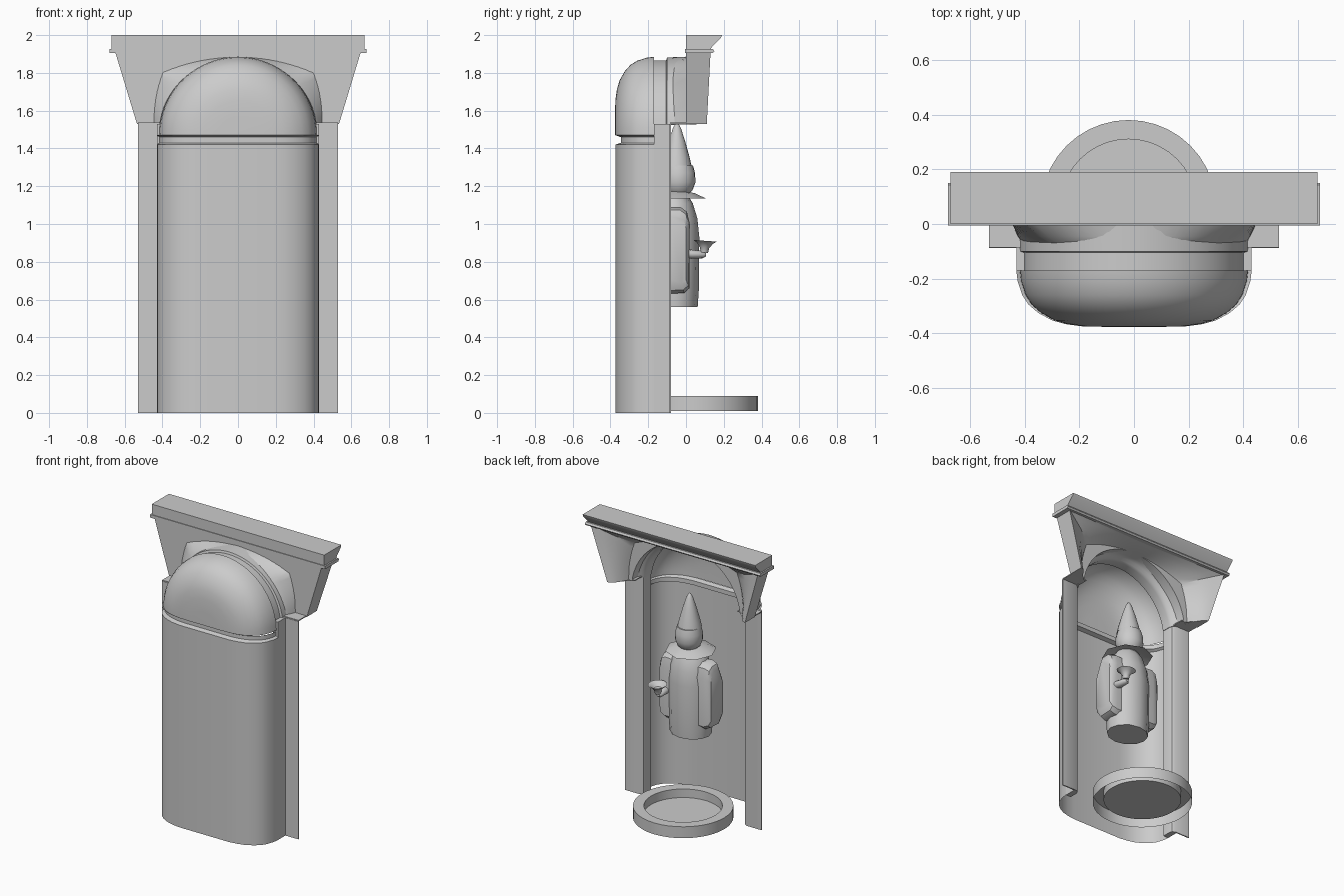
import bpy, bmesh, math
from mathutils import Vector

if "Cube" in bpy.data.objects:
    bpy.data.objects.remove(bpy.data.objects["Cube"])

ARCH_Z = 1.47


def finish(name, bm, angle=35):
    bmesh.ops.remove_doubles(bm, verts=bm.verts, dist=0.0004)
    bmesh.ops.recalc_face_normals(bm, faces=bm.faces)
    me = bpy.data.meshes.new(name)
    bm.to_mesh(me)
    bm.free()
    ob = bpy.data.objects.new(name, me)
    bpy.context.collection.objects.link(ob)
    bpy.ops.object.select_all(action='DESELECT')
    ob.select_set(True)
    bpy.context.view_layer.objects.active = ob
    bpy.ops.object.shade_smooth_by_angle(angle=math.radians(angle))
    return ob


def loft(name, rows, closed=False, caps=False, angle=35):
    """Skin a list of equally long point rows."""
    bm = bmesh.new()
    vs = [[bm.verts.new(p) for p in r] for r in rows]
    n = len(rows[0])
    for a, b in zip(vs, vs[1:]):
        for i in range(n if closed else n - 1):
            j = (i + 1) % n
            bm.faces.new((a[i], a[j], b[j], b[i]))
    if caps:
        bm.faces.new(vs[0])
        bm.faces.new(vs[-1])
    return finish(name, bm, angle)


def extrude_z(name, prof, z0, z1, **kw):
    return loft(name, [[(x, y, z) for x, y in prof] for z in (z0, z1)], **kw)


def extrude_x(name, prof, x0, x1, **kw):
    return loft(name, [[(x, y, z) for y, z in prof] for x in (x0, x1)], **kw)


def turned(name, rings, cx, cy, seg, flat=1.0, caps=False, angle=40):
    """Stack of elliptical rings given as (radius, z)."""
    rows = [[(cx + r * math.cos(2 * math.pi * i / seg),
              cy + r * flat * math.sin(2 * math.pi * i / seg), z) for i in range(seg)]
            for r, z in rings]
    return loft(name, rows, closed=True, caps=caps, angle=angle)


# Niche wall: half profile (radius, y), used straight for the wall and spun for the dome
shell = [(.43, -.17), (.425, -.21), (.408, -.26), (.385, -.295), (.35, -.325),
         (.30, -.352), (.25, -.366), (.19, -.374)]
wall = [(-x, y) for x, y in shell] + [(x, y) for x, y in reversed(shell)]
band = [(x * .965, -.17 + (y + .17) * .86) for x, y in wall]
loft("niche_wall", [[(x, y, z) for x, y in p] for p, z in
                    ((wall, 0), (wall, 1.42), (band, 1.43), (band, 1.46), (wall, 1.47))])

# Dome closing the top of the niche
dome_prof = shell + [(.10, -.376), (0.0005, -.376)]
loft("niche_dome", [[(r * .97 * math.cos(a), y, ARCH_Z + r * .965 * math.sin(a)) for r, y in dome_prof]
                    for a in (math.pi * i / 32 for i in range(33))])

# Side jambs
jamb = [(.43, -.17), (.39, -.17), (.39, -.11), (.396, -.092), (.415, -.08),
        (.53, -.08), (.53, -.088), (.43, -.088)]
for s, side in ((-1, "left"), (1, "right")):
    extrude_z(side + "_jamb", [(s * x, y) for x, y in jamb], 0, 1.53, closed=True, caps=True)
    extrude_x(side + "_ledge", [(-.085, 1.53), (.0, 1.53), (.0, 1.537), (-.085, 1.537)],
              s * .40, s * .53, closed=True, caps=True)


# Arch frame with flaring spandrels
def outer_point(deg):
    d = min(deg, 180 - deg)
    if d <= 45:
        t = (d - 8) / 37
        x, z = .535 + .115 * t, 1.53 + .38 * t
    else:
        t = (d - 45) / 45
        x, z = .65 * (1 - t), 1.91
    return (x if deg <= 90 else -x), z


rows = []
degs = [8 + 37 * i / 8 for i in range(8)] + [45 + 90 * i / 20 for i in range(20)]
degs += [135 + 37 * i / 8 for i in range(9)]
for d in degs:
    c, s = math.cos(math.radians(d)), math.sin(math.radians(d))
    ox, oz = outer_point(d)
    yo = .11 + .02 * (oz - 1.53) / .38

    def ring(r, y):
        return (r * c, y, ARCH_Z + r * s * .98)

    def blend(t, y):
        ax, _, az = ring(.41, 0)
        return (ax + (ox - ax) * t, y, az + (oz - az) * t)

    rows.append([ring(.39, -.17), ring(.39, -.11), ring(.396, -.09), ring(.41, -.075),
                 blend(.15, -.045), blend(.35, .015), blend(.6, .07), blend(.8, .1),
                 (ox, yo, oz), (ox, 0, oz), ring(.424, 0), ring(.42, -.1),
                 ring(.405, -.105), ring(.405, -.17)])
loft("arch_spandrel", rows, closed=True, caps=True, angle=40)

# Cornice slab and lip
extrude_x("cornice", [(0, 1.925), (.13, 1.925), (.14, 1.94), (.185, 1.985), (.19, 2), (0, 2)],
          -.67, .67, closed=True, caps=True)
extrude_x("cornice_lip", [(-.005, 1.905), (.142, 1.905), (.15, 1.915), (.142, 1.927), (-.005, 1.927)],
          -.68, .68, closed=True, caps=True)

# Basin ring, open underneath, with a recessed disc
turned("basin_ring", [(.32, .01), (.32, .09), (.25, .09), (.25, .03)], -.02, .06, 40)
bm = bmesh.new()
bmesh.ops.create_circle(bm, cap_ends=True, segments=40, radius=.25)
bmesh.ops.translate(bm, verts=bm.verts, vec=(-.02, .06, .03))
finish("basin_disc", bm)

# Robed figure
FX, FY = 0.005, -.06
turned("robe", [(.14, .56), (.147, .65), (.15, .93), (.138, 1.03), (.11, 1.11), (.075, 1.16)],
       FX, FY, 12, flat=.87, caps=True)
turned("collar", [(.05, 1.175), (.11, 1.162), (.165, 1.135), (.11, 1.152), (.05, 1.16)], FX, FY, 8)
turned("head", [(.045, 1.15), (.075, 1.18), (.09, 1.22), (.088, 1.27), (.077, 1.31)],
       FX, -.04, 20, caps=True)
turned("pointed_hat", [(.078, 1.305), (.068, 1.35), (.043, 1.44), (.022, 1.505), (.008, 1.532),
                       (.001, 1.537)], FX, -.048, 20, caps=True)

# Hanging sleeves
sleeve = [(-.03, 1.09), (.005, 1.065), (.02, 1.0), (.018, .66), (-.01, .635),
          (-.11, .63), (-.15, .68), (-.15, .95), (-.09, 1.09)]
for s, side in ((-1, "left"), (1, "right")):
    mid = Vector((-.065, .87))
    rows = [[(FX + s * x, mid.x + (y - mid.x) * k, mid.y + (z - mid.y) * k) for y, z in sleeve]
            for x, k in ((.09, .98), (.15, 1), (.185, .93), (.2, .78))]
    loft(side + "_sleeve", rows, closed=True, caps=True)

# Forearm reaching out and the cup it holds
rows = []
for x, y, z, r in ((.16, -.05, .845, .03), (.15, .03, .84, .03), (.145, .09, .838, .024), (.144, .105, .838, .012)):
    rows.append([(x + r * math.cos(a), y, z + r * .8 * math.sin(a))
                 for a in (2 * math.pi * i / 12 for i in range(12))])
loft("forearm", rows, closed=True, caps=True, angle=50)
cup = turned("cup", [(.02, -.045), (.024, -.02), (.042, .005), (.062, .018), (.05, .016), (.024, -.01)],
             0, 0, 20, caps=True)
cup.location = (.15, .1, .893)
cup.rotation_euler = (math.radians(-4), 0, 0)
